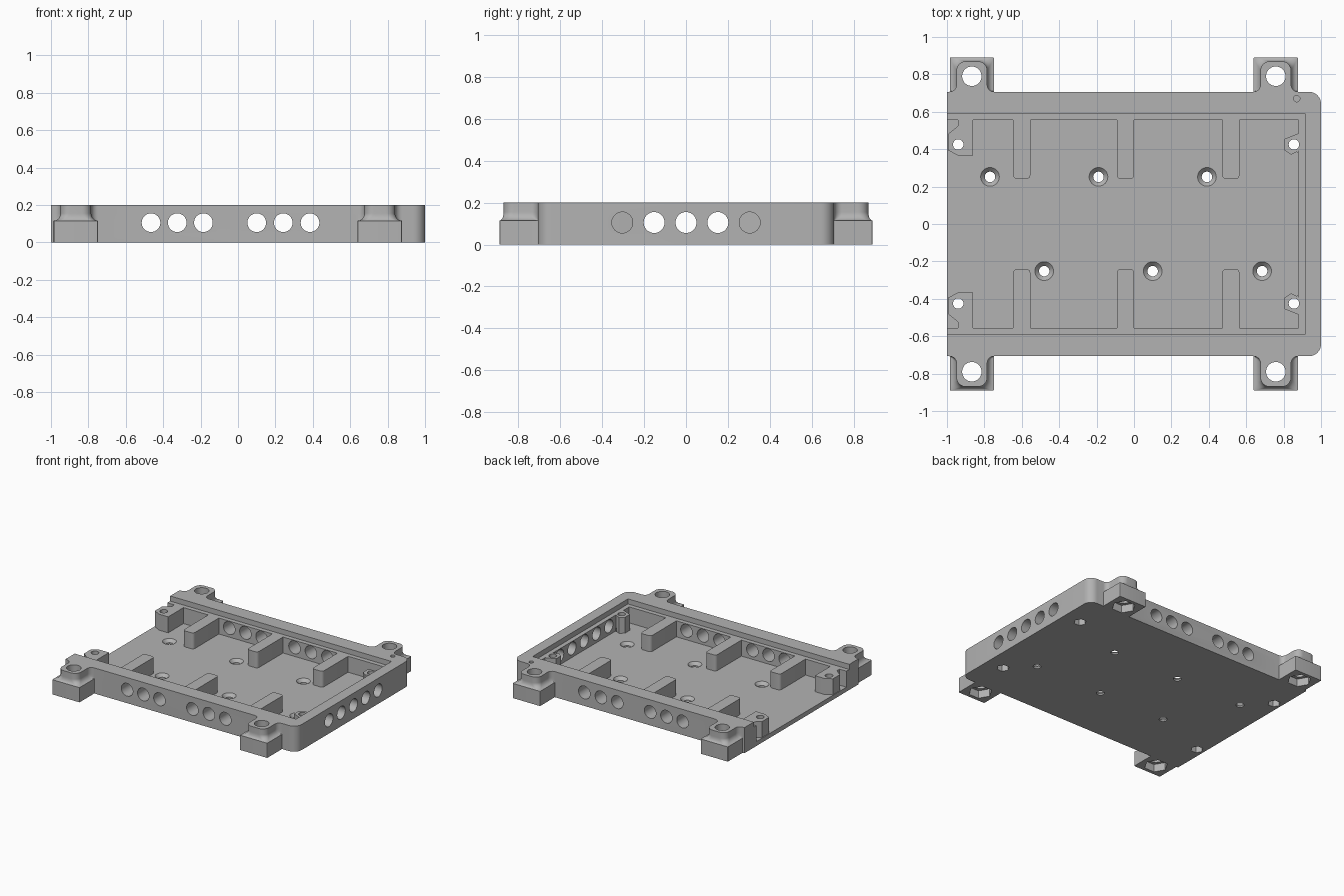
import bpy, bmesh
from math import sin, cos, pi

cube = bpy.data.objects.get("Cube")
if cube:
    bpy.data.objects.remove(cube, do_unlink=True)

grey = bpy.data.materials.new("light grey")
grey.use_nodes = True
colour = (0.45, 0.45, 0.45, 1)
grey.diffuse_color = colour
grey.node_tree.nodes["Principled BSDF"].inputs["Base Color"].default_value = colour

TOP, LEDGE, FLOOR = 0.2, 0.16, 0.035
SIDES = (1, -1)


def loft(name, rings):
    """Solid through closed rings of 3D points, capped at both ends."""
    bm = bmesh.new()
    loops = [[bm.verts.new(p) for p in ring] for ring in rings]
    n = len(loops[0])
    for a, b in zip(loops, loops[1:]):
        for i in range(n):
            j = (i + 1) % n
            bm.faces.new((a[i], a[j], b[j], b[i]))
    bm.faces.new(loops[0])
    bm.faces.new(loops[-1])
    bmesh.ops.recalc_face_normals(bm, faces=bm.faces)
    mesh = bpy.data.meshes.new(name)
    bm.to_mesh(mesh)
    bm.free()
    mesh.materials.append(grey)
    obj = bpy.data.objects.new(name, mesh)
    bpy.context.scene.collection.objects.link(obj)
    return obj


def prism(name, outline, z0, z1):
    return loft(name, [[(x, y, z) for x, y in outline] for z in (z0, z1)])


def rect(x0, x1, y0, y1):
    return [(x0, y0), (x1, y0), (x1, y1), (x0, y1)]


def arc(cx, cy, r, a0, a1, n=8):
    return [(cx + r * cos(a0 + (a1 - a0) * i / n), cy + r * sin(a0 + (a1 - a0) * i / n))
            for i in range(n + 1)]


def turned(name, x, y, profile, n=32):
    """Vertical turned solid from (radius, z) pairs."""
    return loft(name, [[(x + r * cos(2 * pi * i / n), y + r * sin(2 * pi * i / n), z)
                        for i in range(n)] for r, z in profile])


def combine(target, other, operation):
    mod = target.modifiers.new(operation.lower(), "BOOLEAN")
    mod.operation, mod.solver, mod.object = operation, "EXACT", other
    bpy.context.view_layer.objects.active = target
    bpy.ops.object.modifier_apply(modifier=mod.name)
    bpy.data.objects.remove(other, do_unlink=True)


# Tray body with two rounded corners
W = 0.707
R = 0.065
body = [(-1, W), (-1, -W)] + arc(1 - R, R - W, R, -pi / 2, 0) + arc(1 - R, W - R, R, 0, pi / 2)
tray = prism("tray", body, 0, TOP)


def add(obj):
    combine(tray, obj, "UNION")


def cut(obj):
    combine(tray, obj, "DIFFERENCE")


# Lid ledge and main cavity, open at one end
cut(prism("ledge_cutter", rect(-1.1, 0.915, -0.59, 0.59), LEDGE, 0.3))
cut(prism("cavity_cutter", rect(-1.1, 0.88, -0.555, 0.555), FLOOR, 0.3))

# Ribs with rounded inner corners
for x in (-0.6, -0.045, 0.518):
    for s in SIDES:
        h, r, tip = 0.046, 0.022, 0.24
        shape = ([(x + h, 0.58), (x - h, 0.58)]
                 + arc(x - h + r, tip + r, r, pi, 1.5 * pi, 4)
                 + arc(x + h - r, tip + r, r, 1.5 * pi, 2 * pi, 4))
        add(prism("rib", [(px, s * py) for px, py in shape], FLOOR - 0.01, LEDGE))

# Screw posts at the open end and on the end wall
open_post = [(-0.86, 0.58), (-0.94, 0.58), (-0.94, 0.525), (-0.995, 0.48),
             (-0.995, 0.395), (-0.94, 0.365), (-0.86, 0.365)]
wall_post = [(0.9, 0.49), (0.88, 0.485), (0.805, 0.455), (0.805, 0.395),
             (0.84, 0.37), (0.88, 0.39), (0.9, 0.39)]
for shape in (open_post, wall_post):
    for s in SIDES:
        add(prism("screw_post", [(px, s * py) for px, py in shape], FLOOR - 0.01, LEDGE))


# Mounting feet: square base coving into a rounded boss
def foot_half(t):
    """Half outline; t runs from the base (0) to the boss (1)."""
    half, reach = 0.118 - 0.036 * t, 0.183 - 0.02 * t
    r, f = 0.004 + 0.046 * t, 0.001 + 0.036 * t
    flare = [(half + f - px, f - py) for px, py in arc(0, 0, f, pi / 2, 0, 6)]
    return [(half + f, -0.05)] + flare + arc(half - r, reach - r, r, 0, pi / 2, 8)


def foot_ring(t, z, x, s):
    half = foot_half(t)
    full = half + [(-u, v) for u, v in reversed(half)]
    return [(x + u, s * (W + v), z) for u, v in full]


FEET = [(x, s) for x in (-0.867, 0.758) for s in SIDES]
for x, s in FEET:
    cove = [(1 - cos(i * pi / 16), 0.115 + 0.045 * sin(i * pi / 16)) for i in range(9)]
    levels = [(0, 0)] + [(sin(i * pi / 16), 0.115 + 0.04 * c) for i, (c, _) in enumerate(cove)]
    levels.append((1, TOP))
    add(loft("mounting_foot", [foot_ring(t, z, x, s) for t, z in levels]))

# Foot bolt holes with hexagonal nut pockets underneath
for x, s in FEET:
    cut(turned("bolt_hole", x, s * 0.79, [(0.052, -0.1), (0.052, 0.3)]))
    cut(turned("nut_pocket", x, s * 0.79, [(0.085, -0.1), (0.085, 0.06)], 6))

# Post screw holes with smaller nut pockets
for x in (-0.94, 0.855):
    for s in SIDES:
        cut(turned("screw_hole", x, s * 0.425, [(0.028, -0.1), (0.028, 0.3)], 24))
        cut(turned("small_nut_pocket", x, s * 0.425, [(0.045, -0.1), (0.045, 0.06)], 6))

# Countersunk floor holes
for s, xs in ((1, (-0.77, -0.19, 0.39)), (-1, (-0.48, 0.1, 0.685))):
    for x in xs:
        cut(turned("floor_hole", x, s * 0.252,
                   [(0.028, -0.1), (0.028, 0.012), (0.05, FLOOR), (0.05, 0.1)]))

# Small blind hole in the rim
cut(turned("rim_hole", 0.87, 0.67, [(0.017, 0.1), (0.017, 0.3)], 20))

# Round vents through the side walls and the end wall
for x in (-0.465, -0.325, -0.185, 0.1, 0.242, 0.385):
    for s in SIDES:
        cut(loft("side_vent", [[(x + u, s * y, 0.105 + v) for u, v in arc(0, 0, 0.05, 0, 2 * pi, 32)[:-1]]
                               for y in (0.5, 0.8)]))
for k in range(-2, 3):
    cut(loft("end_vent", [[(x, 0.152 * k + u, 0.105 + v) for u, v in arc(0, 0, 0.05, 0, 2 * pi, 32)[:-1]]
                          for x in (0.84, 1.1)]))

# Smooth curved walls, keep machined edges crisp
bpy.ops.object.select_all(action="DESELECT")
tray.select_set(True)
bpy.context.view_layer.objects.active = tray
bpy.ops.object.shade_smooth_by_angle(angle=pi / 6)
